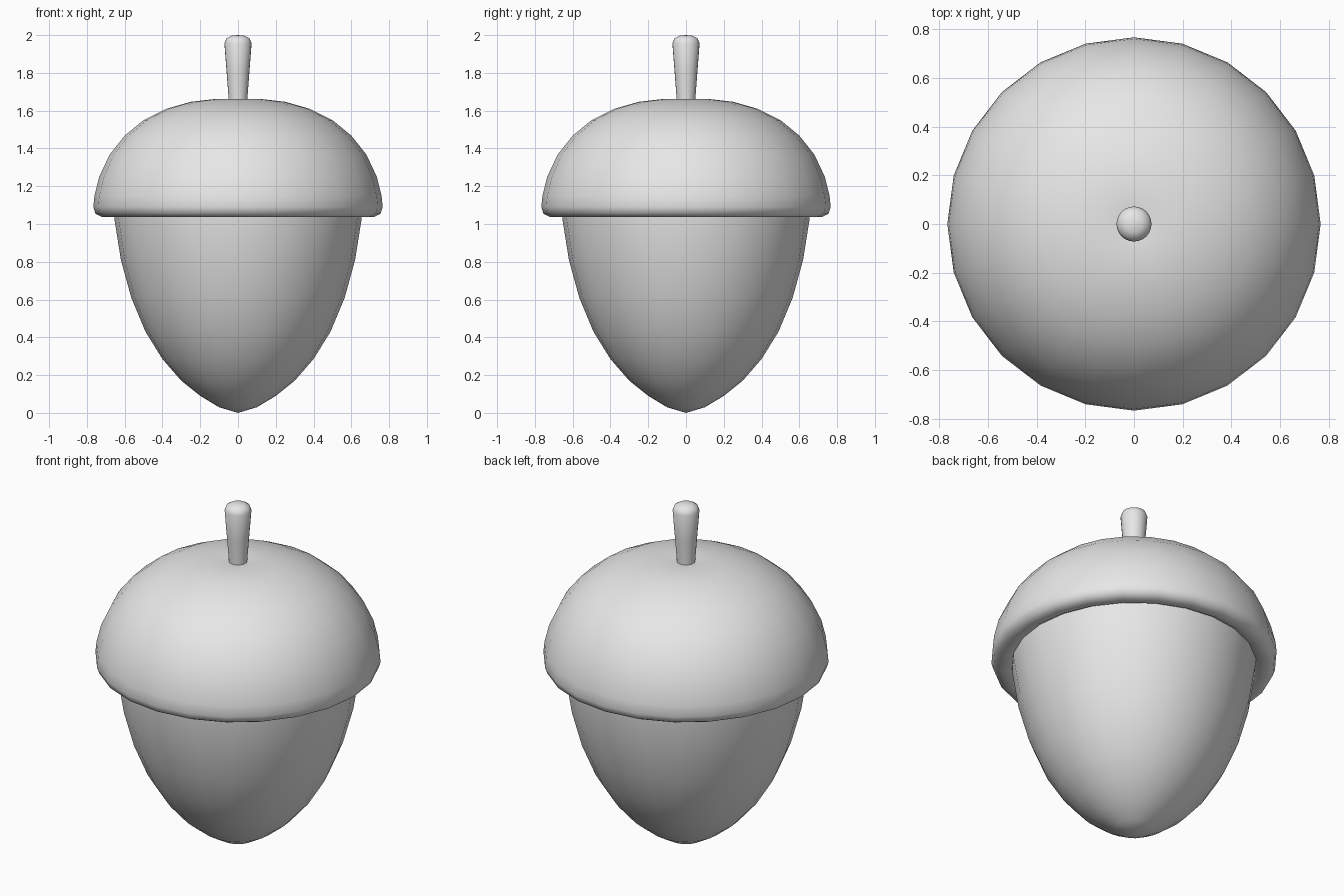
import bpy
import math
import bmesh

cube = bpy.data.objects.get("Cube")
if cube:
    bpy.data.objects.remove(cube, do_unlink=True)

grey = bpy.data.materials.new("plain grey")
grey.use_nodes = True
colour = (0.8, 0.8, 0.8, 1)
grey.diffuse_color = colour
grey.node_tree.nodes["Principled BSDF"].inputs["Base Color"].default_value = colour


def lathe(name, profile, sides):
    """Revolve a (radius, height) profile around the z axis."""
    bm = bmesh.new()
    verts = [bm.verts.new((r, 0, z)) for r, z in profile]
    edges = [bm.edges.new(pair) for pair in zip(verts, verts[1:])]
    bmesh.ops.spin(bm, geom=verts + edges, axis=(0, 0, 1), cent=(0, 0, 0),
                   angle=math.tau, steps=sides, use_duplicate=False)
    bmesh.ops.remove_doubles(bm, verts=bm.verts, dist=0.0005)
    bmesh.ops.recalc_face_normals(bm, faces=bm.faces)
    mesh = bpy.data.meshes.new(name)
    bm.to_mesh(mesh)
    bm.free()
    mesh.materials.append(grey)
    obj = bpy.data.objects.new(name, mesh)
    bpy.context.collection.objects.link(obj)
    bpy.ops.object.select_all(action="DESELECT")
    obj.select_set(True)
    bpy.context.view_layer.objects.active = obj
    bpy.ops.object.shade_smooth_by_angle(angle=math.radians(60))
    return obj


# Nut body, tapering to a blunt tip
lathe("nut", [(0, 0), (0.1, 0.03), (0.2, 0.09), (0.3, 0.17), (0.4, 0.285),
              (0.49, 0.43), (0.565, 0.61), (0.62, 0.81), (0.655, 1.03),
              (0.655, 1.1), (0, 1.1)], 24)

# Domed cap with a rounded rim and a shallow dimple under the stem
lathe("cap", [(0, 1.65), (0.05, 1.655), (0.12, 1.662), (0.25, 1.647),
              (0.38, 1.61), (0.5, 1.55), (0.6, 1.468), (0.68, 1.367),
              (0.735, 1.25), (0.76, 1.15), (0.766, 1.09), (0.755, 1.055),
              (0.72, 1.037), (0.68, 1.037), (0.64, 1.06)], 24)

# Stem, flaring towards its rounded top
lathe("stem", [(0, 1.62), (0.048, 1.62), (0.05, 1.67), (0.06, 1.8),
               (0.072, 1.955), (0.062, 1.982), (0.035, 1.997), (0, 2)], 24)
